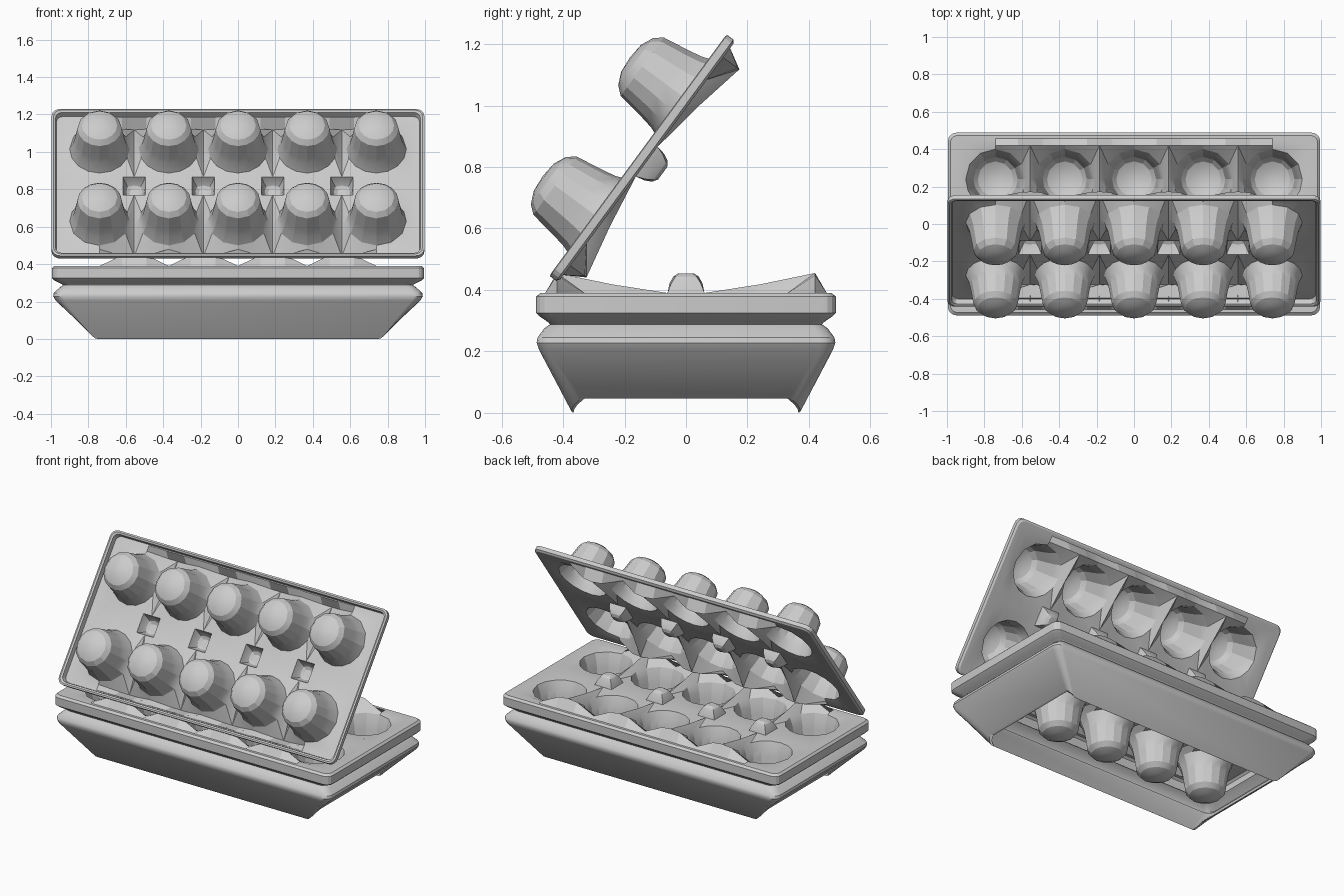
import bpy, bmesh
from math import radians, cos, sin

if "Cube" in bpy.data.objects:
    bpy.data.objects.remove(bpy.data.objects["Cube"])

CUP_X = [-0.74, -0.37, 0, 0.37, 0.74]
POST_X = [-0.555, -0.185, 0.185, 0.555]


def finish(bm, name, angle):
    bmesh.ops.remove_doubles(bm, verts=bm.verts, dist=0.0005)
    bmesh.ops.recalc_face_normals(bm, faces=bm.faces)
    me = bpy.data.meshes.new(name)
    bm.to_mesh(me)
    bm.free()
    ob = bpy.data.objects.new(name, me)
    bpy.context.collection.objects.link(ob)
    bpy.ops.object.select_all(action='DESELECT')
    ob.select_set(True)
    bpy.context.view_layer.objects.active = ob
    bpy.ops.object.shade_smooth_by_angle(angle=radians(angle))
    return ob


def loft(bm, rings):
    """Skin closed rings of equal point count."""
    vs = [[bm.verts.new(p) for p in r] for r in rings]
    for a, b in zip(vs, vs[1:]):
        n = len(a)
        for i in range(n):
            j = (i + 1) % n
            bm.faces.new((a[i], a[j], b[j], b[i]))
    return vs


def round_rect(hx, hy, r, z, z_end=None):
    """Rounded rectangle; z_end lifts the short ends."""
    z_end = z if z_end is None else z_end
    pts = []
    for k in range(4):
        sx, sy = ((1, 1), (-1, 1), (-1, -1), (1, -1))[k]
        for i in range(5):
            t = i / 4 if k % 2 == 0 else 1 - i / 4
            a = radians(90 * t)
            pts.append((sx * (hx - r + r * cos(a)), sy * (hy - r + r * sin(a)),
                        z_end + (z - z_end) * t))
    return pts


def sheet_height(x, y):
    """Ridges between neighbouring cups, tallest near the long edges."""
    if abs(x) > 0.85:
        return 0
    d = min(abs(x - p) for p in POST_X)
    if abs(y) > 0.4:
        return 0.065 if d < 0.03 else 0.058 if d < 0.08 else 0
    if abs(abs(y) - 0.24) < 0.01 and d < 0.01:
        return 0.028
    return 0


# Cell outline around a cup (notched for the posts) and matching cup angles
OUTLINE = [(.185, 0), (.185, .18), (.12, .18), (0, .18), (-.12, .18), (-.185, .18), (-.185, 0),
           (-.185, -.18), (-.125, -.18), (-.125, -.24), (0, -.24), (.125, -.24), (.125, -.18), (.185, -.18)]
ANGLES = [30 * i for i in range(6)] + [180 + 22.5 * i for i in range(8)]
CUP = [(.160, -.008), (.142, -.055), (.133, -.10), (.118, -.195), (.095, -.222), (.055, -.24)]


def tray(name, rim):
    bm = bmesh.new()
    # egg cups with the surrounding sheet
    for cx in CUP_X:
        for s in (1, -1):
            cy = 0.24
            rings = [[(cx + x, s * (cy + y), sheet_height(cx + x, cy + y)) for x, y in OUTLINE]]
            for r, z in CUP:
                rings.append([(cx + r * cos(radians(a)), s * (cy + r * sin(radians(a))), z)
                              for a in ANGLES])
            last = loft(bm, rings)[-1]
            tip = bm.verts.new((cx, s * cy, -0.245))
            for i in range(len(last)):
                bm.faces.new((last[i], last[(i + 1) % len(last)], tip))
    # hollow posts between the two rows
    for px in POST_X:
        rings = []
        for h, c, z in ((.06, 1, 0), (.054, .9, .03), (.042, .82, .053), (.025, .75, .064)):
            rings.append([(px + h * c * x if x * y else px + h * x,
                           h * c * y if x * y else h * y, z) for x, y in
                          ((1, 0), (1, 1), (0, 1), (-1, 1), (-1, 0), (-1, -1), (0, -1), (1, -1))])
        bm.faces.new(loft(bm, rings)[-1])
    # flat margins at the short ends
    for s in (1, -1):
        bm.faces.new([bm.verts.new((s * x, y, 0)) for x, y in
                      ((.865, .06), (.925, .06), (.925, -.06), (.865, -.06), (.865, 0))])
    bmesh.ops.remove_doubles(bm, verts=bm.verts, dist=0.0005)

    def out(v):
        x, y = v.co.x, v.co.y
        return (.968 * (1 if x > 0 else -1) if abs(x) > .92 else x,
                .458 * (1 if y > 0 else -1) if abs(y) > .41 else y, 0)

    for e in [e for e in bm.edges if e.is_boundary]:
        a, b = e.verts
        if all(abs(v.co.y) > .41 for v in e.verts) or all(abs(v.co.x) > .92 for v in e.verts):
            bm.faces.new((a, b, bm.verts.new(out(b)), bm.verts.new(out(a))))
    # rim
    loft(bm, [round_rect(*r) for r in rim])
    return finish(bm, name, 22)


# Lower tray with deep skirt
base = tray("lower_tray", [(.965, .455, .02, 0), (.982, .474, .04, 0), (.995, .488, .045, -.012),
                           (.995, .488, .045, -.065), (.985, .478, .045, -.075),
                           (.945, .447, .04, -.096)])
base.location.z = 0.39

# Upper tray, tilted open about the front edge, with a shallow lip
top = tray("upper_tray", [(.965, .455, .02, 0), (.985, .475, .04, 0), (.996, .487, .045, -.008),
                          (.996, .487, .045, -.033), (.986, .477, .04, -.036),
                          (.975, .466, .035, -.030), (.970, .461, .035, 0)])
top.location = (0, -0.1275, 0.8175)
top.rotation_euler.x = radians(180 + 53.7)

# Open-bottomed cover folded underneath
bm = bmesh.new()
loft(bm, [round_rect(*r) for r in
          [(.945, .447, .04, .294), (.935, .443, .04, .288), (.955, .462, .045, .274),
           (.985, .483, .05, .245), (.988, .486, .05, .228), (.975, .478, .045, .205),
           (.80, .372, .035, .004, .05), (.785, .366, .035, 0, .046),
           (.96, .470, .045, .208), (.972, .476, .045, .23)]])
finish(bm, "folded_cover", 30)
